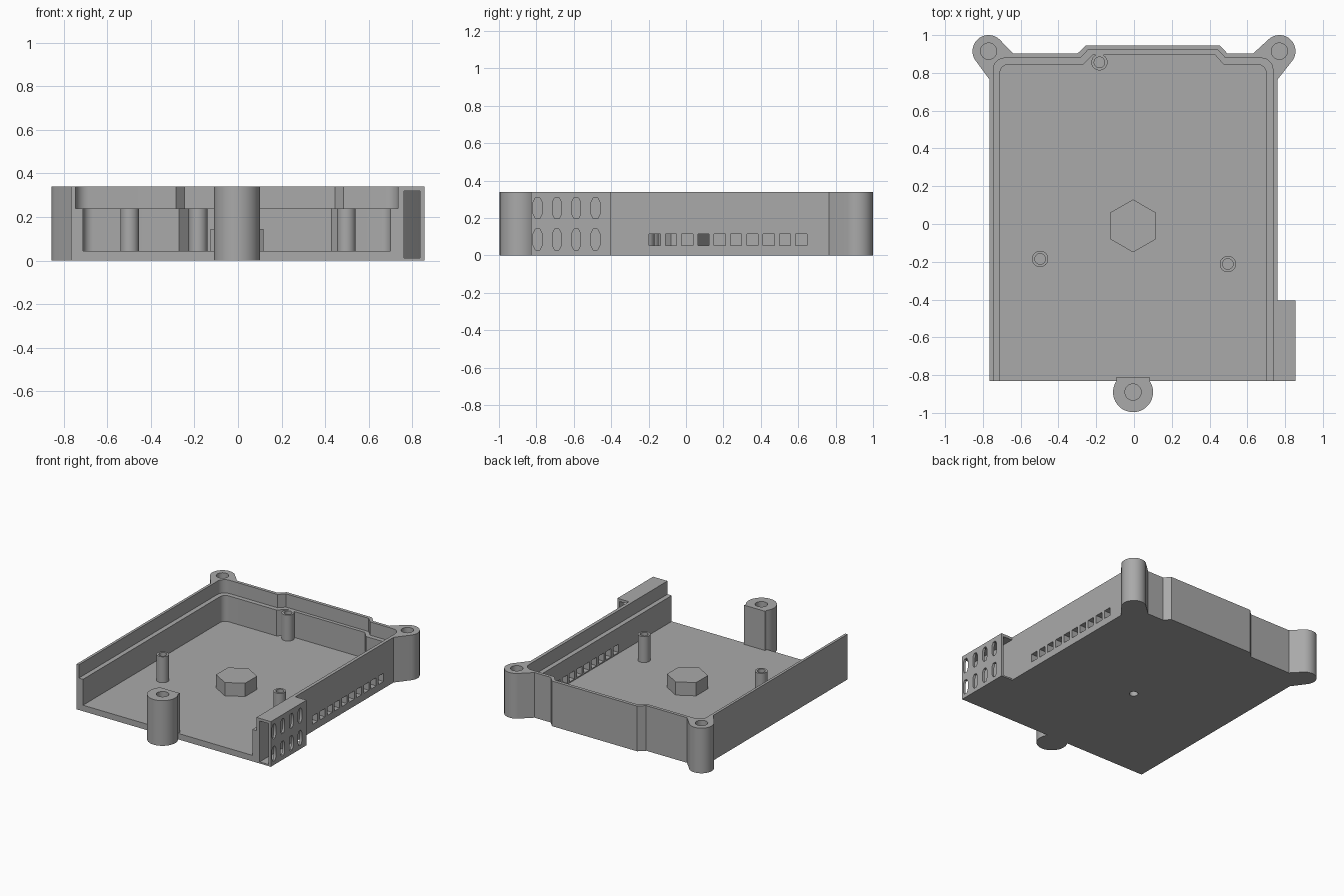
import bpy, bmesh
from math import cos, sin, radians

if "Cube" in bpy.data.objects:
    bpy.data.objects.remove(bpy.data.objects["Cube"], do_unlink=True)

grey = bpy.data.materials.new("matte_grey")
grey.use_nodes = True
COLOUR = (0.4, 0.4, 0.4, 1)
grey.diffuse_color = COLOUR
grey.node_tree.nodes["Principled BSDF"].inputs["Base Color"].default_value = COLOUR

HEIGHT, FLOOR, LEDGE = 0.34, 0.045, 0.24
LEFT, RIGHT, FRONT = -0.765, 0.76, -0.83


def arc(cx, cy, r, start, end, steps=16):
    """Points along an arc, angles in degrees."""
    angles = [radians(start + (end - start) * i / steps) for i in range(steps + 1)]
    return [(cx + r * cos(a), cy + r * sin(a)) for a in angles]


def circle(cx, cy, r, sides=32, start=0):
    return arc(cx, cy, r, start, start + 360, sides)[:-1]


def rect(x0, y0, x1, y1):
    return [(x0, y0), (x1, y0), (x1, y1), (x0, y1)]


def prisms(name, outlines, lo, hi, axis="Z"):
    """Extrude one or more outlines along an axis into a single object."""
    place = {"Z": lambda a, b, h: (a, b, h), "X": lambda a, b, h: (h, a, b)}[axis]
    bm = bmesh.new()
    for pts in outlines:
        low = [bm.verts.new(place(a, b, lo)) for a, b in pts]
        high = [bm.verts.new(place(a, b, hi)) for a, b in pts]
        bm.faces.new(low[::-1])
        bm.faces.new(high)
        for i in range(len(pts)):
            j = (i + 1) % len(pts)
            bm.faces.new((low[i], low[j], high[j], high[i]))
    bmesh.ops.recalc_face_normals(bm, faces=bm.faces[:])
    mesh = bpy.data.meshes.new(name)
    bm.to_mesh(mesh)
    bm.free()
    mesh.materials.append(grey)
    obj = bpy.data.objects.new(name, mesh)
    bpy.context.collection.objects.link(obj)
    return obj


def select(obj):
    bpy.ops.object.select_all(action="DESELECT")
    obj.select_set(True)
    bpy.context.view_layer.objects.active = obj


def cut(obj, outlines, lo, hi, axis="Z"):
    """Subtract extruded outlines from an object."""
    cutter = prisms("cutter", outlines, lo, hi, axis)
    cutter.hide_render = True
    mod = obj.modifiers.new("cut", "BOOLEAN")
    mod.operation, mod.solver, mod.object = "DIFFERENCE", "EXACT", cutter
    select(obj)
    bpy.ops.object.modifier_apply(modifier=mod.name)
    bpy.data.objects.remove(cutter, do_unlink=True)


def cavity(x0, x1, back, bump, bump_x, r):
    """Open-fronted inner outline with round back corners and a stepped back."""
    a, b, c, d = bump_x
    return ([(x0, FRONT - 0.1), (x1, FRONT - 0.1)]
            + arc(x1 - r, back - r, r, 0, 90, 8)
            + [(d, back), (c, bump), (b, bump), (a, back)]
            + arc(x0 + r, back - r, r, 90, 180, 8))


# Tray: outer outline with vent box and two screw ears
EAR_X, EAR_Y, EAR_R, SCREW_R = 0.77, 0.915, 0.085, 0.043
outline = ([(LEFT, FRONT), (0.855, FRONT), (0.855, -0.405), (RIGHT, -0.405), (RIGHT, 0.765)]
           + arc(EAR_X, EAR_Y, EAR_R, -36, 135, 24)
           + [(0.63, 0.902), (0.495, 0.902), (0.455, 0.945), (-0.255, 0.945),
              (-0.3, 0.902), (-0.64, 0.902)]
           + arc(-EAR_X, EAR_Y, EAR_R, 45, 216, 24)
           + [(LEFT, 0.765)])
tray = prisms("tray", [outline], 0, HEIGHT)

# Main cavity and the wider lid recess above the ledge
cut(tray, [cavity(-0.71, 0.70, 0.844, 0.894, (-0.27, -0.22, 0.43, 0.475), 0.045)], FLOOR, HEIGHT + 0.1)
cut(tray, [cavity(-0.745, 0.735, 0.878, 0.92, (-0.285, -0.245, 0.445, 0.485), 0.06)], LEDGE, HEIGHT + 0.1)

# Blind screw holes in the ears
cut(tray, [circle(s * EAR_X, EAR_Y, SCREW_R) for s in (-1, 1)], 0.06, HEIGHT + 0.1)

# Row of square holes through the right wall
cut(tray, [rect(y - 0.03, 0.053, y + 0.03, 0.115)
           for y in (-0.167 + 0.087 * i for i in range(10))], 0.6, 0.83, "X")

# Hollow vent box with two rows of slots
vent_hollow = rect(-0.9, 0.012, -0.39, 0.32)
cut(tray, [vent_hollow], 0.762, 0.836, "X")


def slot(y, z, w=0.024, h=0.055):
    return [(y - w, z - h + w), (y - w / 2, z - h), (y + w / 2, z - h), (y + w, z - h + w),
            (y + w, z + h - w), (y + w / 2, z + h), (y - w / 2, z + h), (y - w, z + h - w)]


cut(tray, [slot(-0.793 + 0.103 * i, z) for i in range(4) for z in (0.085, 0.253)], 0.8, 0.9, "X")

# Front screw post: round with a squared back
POST_X, POST_Y = -0.005, -0.89
post = prisms("front_screw_post", [arc(POST_X, POST_Y, 0.106, 145, 395, 40)
              + [(POST_X + 0.087, -0.81), (POST_X - 0.087, -0.81)]], 0, HEIGHT)
cut(post, [circle(POST_X, POST_Y, SCREW_R)], 0.06, HEIGHT + 0.1)

# Hexagonal boss with a pilot hole from below
boss = prisms("hex_boss", [circle(POST_X, -0.01, 0.14, 6, 30)], FLOOR - 0.01, 0.145)
for part in (tray, boss):
    cut(part, [circle(POST_X, -0.01, 0.03, 24)], -0.1, 0.12)

# Hollow standoffs
standoffs = []
for label, x, y in (("left", 0.497, -0.212), ("right", -0.497, -0.185), ("back", -0.183, 0.856)):
    tube = prisms(label + "_standoff", [circle(x, y, 0.043)], FLOOR - 0.01, LEDGE)
    cut(tube, [circle(x, y, 0.028)], FLOOR, LEDGE + 0.1)
    standoffs.append(tube)

for part in [tray, post, boss] + standoffs:
    select(part)
    bpy.ops.object.shade_smooth_by_angle(angle=radians(30))
